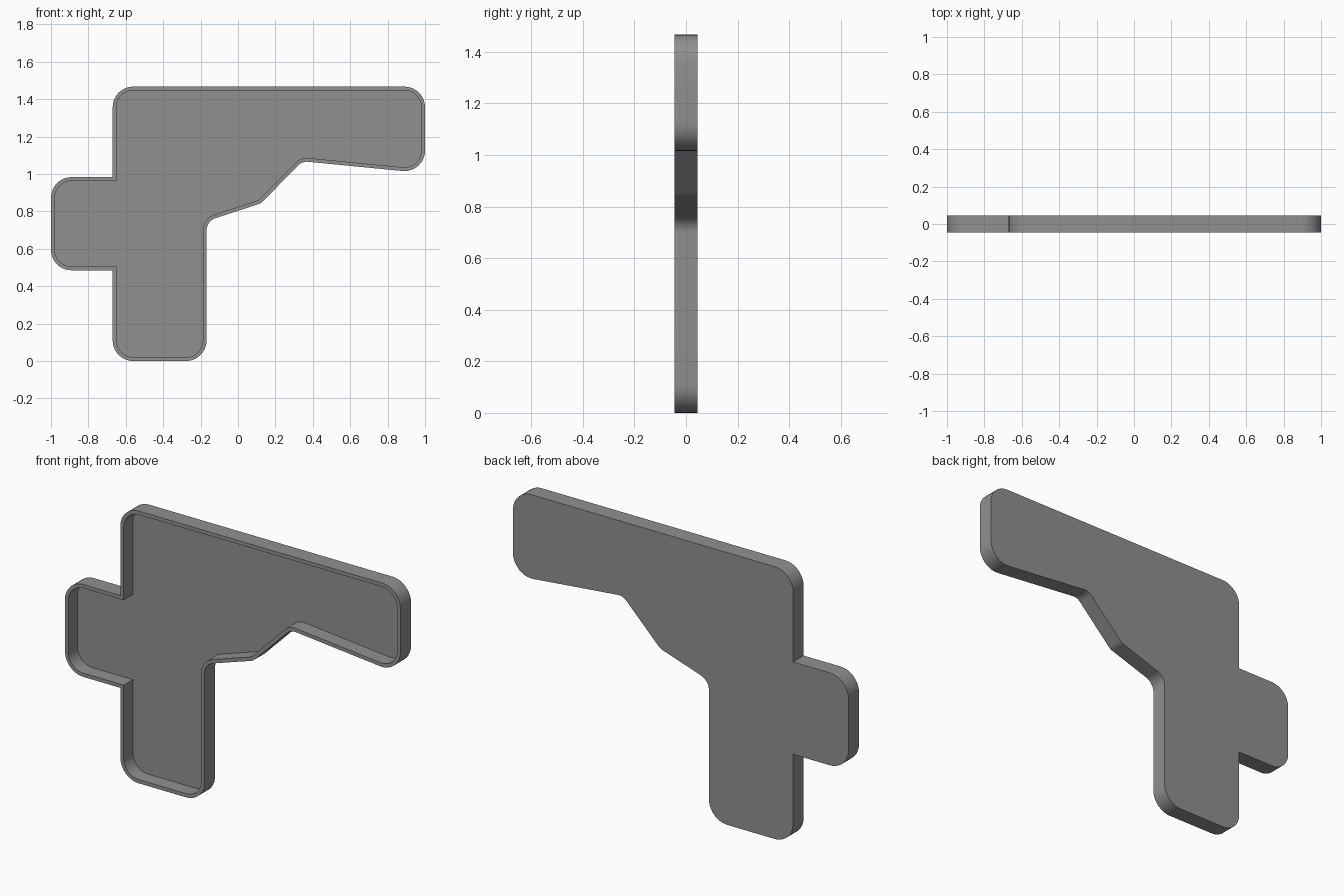
import bpy, bmesh, math
from mathutils import Vector

if "Cube" in bpy.data.objects:
    bpy.data.objects.remove(bpy.data.objects["Cube"])

WALL, FLOOR, HALF_DEPTH = 0.02, 0.012, 0.045

# Outline corners, counter-clockwise seen from the front: x, z, rounding radius
CORNERS = [
    (-0.67, 0.0, 0.11), (-0.168, 0.0, 0.11),          # grip bottom
    (-0.168, 0.748, 0.07), (0.122, 0.843, 0.06),      # inner elbow
    (0.345, 1.068, 0.06), (1.0, 1.004, 0.11),         # underside of the arm
    (1.0, 1.467, 0.11), (-0.67, 1.467, 0.11),         # top edge
    (-0.67, 0.983, 0), (-1.0, 0.983, 0.11),           # side tab
    (-1.0, 0.485, 0.11), (-0.67, 0.485, 0),
]


def rounded_outline(inset, steps=10):
    """Offset the corner loop inwards and round each corner."""
    base = [Vector(c[:2]) for c in CORNERS]
    n = len(base)
    pts, radii = [], []
    for i, p in enumerate(base):
        a = (p - base[i - 1]).normalized()
        b = (base[(i + 1) % n] - p).normalized()
        na, nb = Vector((-a.y, a.x)), Vector((-b.y, b.x))
        pts.append(p + (na + nb) * inset / (1 + na.dot(nb)))
        convex = a.x * b.y - a.y * b.x > 0
        r = CORNERS[i][2]
        radii.append(r and r + (-inset if convex else inset))
    loop = []
    for i, p in enumerate(pts):
        r = radii[i]
        if not r:
            loop.append(p)
            continue
        u = (pts[i - 1] - p).normalized()
        v = (pts[(i + 1) % n] - p).normalized()
        half = u.angle(v) / 2
        centre = p + (u + v).normalized() * r / math.sin(half)
        s = p + u * r / math.tan(half) - centre
        e = p + v * r / math.tan(half) - centre
        sweep = math.atan2(s.x * e.y - s.y * e.x, s.dot(e))
        for k in range(steps + 1):
            t = sweep * k / steps
            loop.append(centre + Vector((s.x * math.cos(t) - s.y * math.sin(t),
                                         s.x * math.sin(t) + s.y * math.cos(t))))
    return loop


# Shallow tray: back plate, outer wall, rim, inner wall, floor
bm = bmesh.new()
outer, inner = rounded_outline(0), rounded_outline(WALL)
rings = [[bm.verts.new((p.x, y, p.y)) for p in loop] for loop, y in (
    (outer, HALF_DEPTH), (outer, -HALF_DEPTH),
    (inner, -HALF_DEPTH), (inner, HALF_DEPTH - FLOOR))]
for r0, r1 in zip(rings, rings[1:]):
    for i in range(len(r0)):
        j = (i + 1) % len(r0)
        bm.faces.new((r0[i], r0[j], r1[j], r1[i]))
bm.faces.new(rings[0][::-1])
bm.faces.new(rings[-1])
bmesh.ops.recalc_face_normals(bm, faces=bm.faces)

mesh = bpy.data.meshes.new("tray_shell")
bm.to_mesh(mesh)
bm.free()
grey = bpy.data.materials.new("mid grey")
grey.diffuse_color = (0.28, 0.28, 0.28, 1)
grey.use_nodes = True
grey.node_tree.nodes["Principled BSDF"].inputs["Base Color"].default_value = grey.diffuse_color
mesh.materials.append(grey)

tray = bpy.data.objects.new("tray_shell", mesh)
bpy.context.collection.objects.link(tray)
bpy.context.view_layer.objects.active = tray
tray.select_set(True)
bpy.ops.object.shade_smooth_by_angle(angle=math.radians(30))
